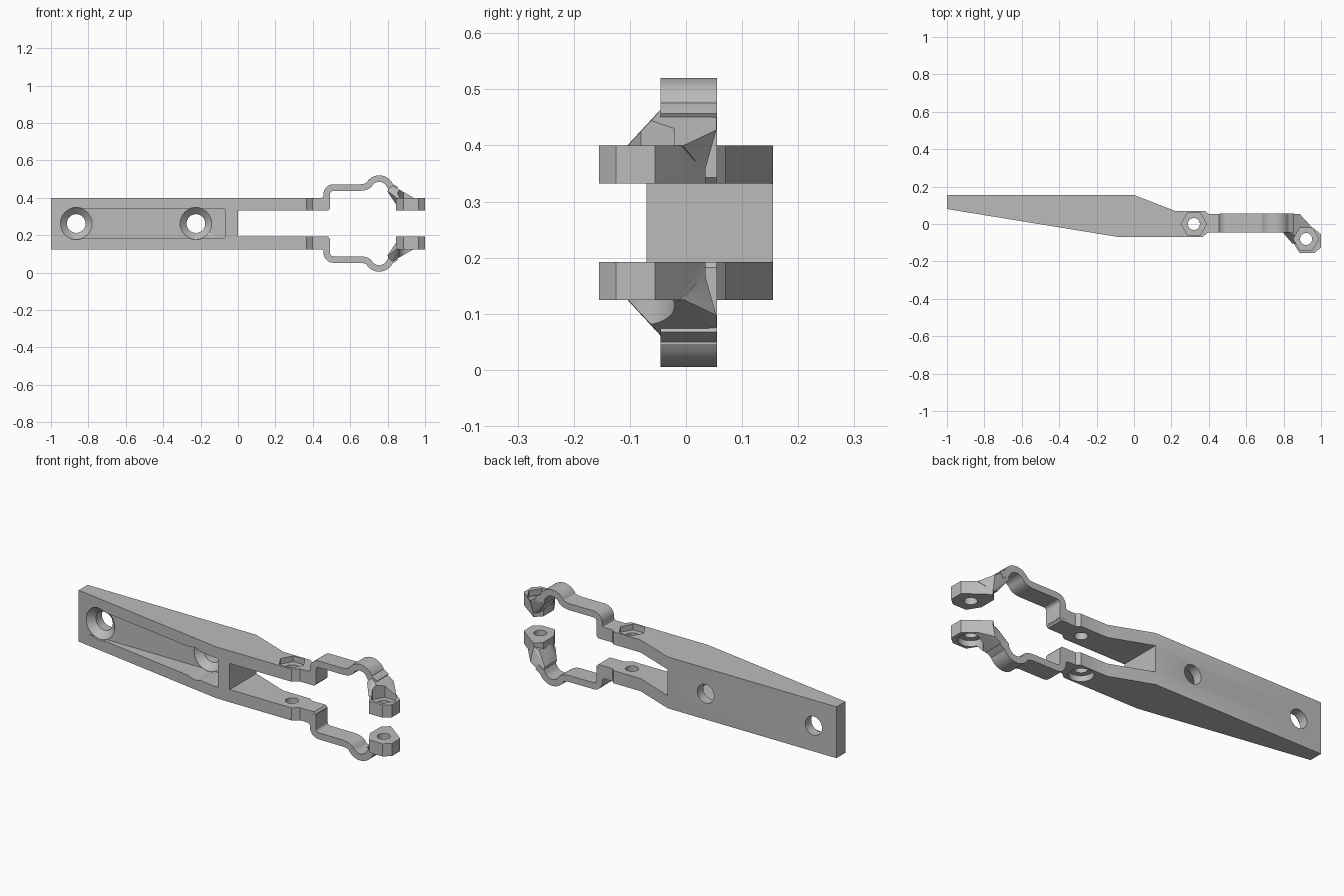
import bpy, bmesh, math
from mathutils import Matrix, Vector

if "Cube" in bpy.data.objects:
    bpy.data.objects.remove(bpy.data.objects["Cube"], do_unlink=True)

grey = bpy.data.materials.new("plain_grey")
grey.use_nodes = True
grey.diffuse_color = (0.5, 0.5, 0.5, 1)
grey.node_tree.nodes["Principled BSDF"].inputs["Base Color"].default_value = (0.5, 0.5, 0.5, 1)

MID = 0.2625  # height of the mirror plane


def finish(name, bm):
    bmesh.ops.recalc_face_normals(bm, faces=bm.faces)
    mesh = bpy.data.meshes.new(name)
    bm.to_mesh(mesh)
    bm.free()
    mesh.materials.append(grey)
    obj = bpy.data.objects.new(name, mesh)
    bpy.context.collection.objects.link(obj)
    return obj


def prism(name, pts, axis, lo, hi):
    """Extrude a flat outline along z (plan) or y (front profile)."""
    bm = bmesh.new()
    place = (lambda p, t: (p[0], p[1], t)) if axis == "z" else (lambda p, t: (p[0], t, p[1]))
    a = [bm.verts.new(place(p, lo)) for p in pts]
    b = [bm.verts.new(place(p, hi)) for p in pts]
    bm.faces.new(a)
    bm.faces.new(b)
    for i in range(len(pts)):
        j = (i + 1) % len(pts)
        bm.faces.new((a[i], a[j], b[j], b[i]))
    return finish(name, bm)


def hull(name, pts):
    bm = bmesh.new()
    for p in pts:
        bm.verts.new(p)
    bmesh.ops.convex_hull(bm, input=bm.verts)
    return finish(name, bm)


def ring(cx, cy, r, n=32):
    return [(cx + r * math.cos(math.tau * i / n), cy + r * math.sin(math.tau * i / n)) for i in range(n)]


def rect(x0, x1, y0, y1):
    return [(x0, y0), (x1, y0), (x1, y1), (x0, y1)]


def select(obj):
    bpy.ops.object.select_all(action="DESELECT")
    obj.select_set(True)
    bpy.context.view_layer.objects.active = obj


def combine(obj, tool, operation="DIFFERENCE"):
    mod = obj.modifiers.new("cut", "BOOLEAN")
    mod.operation, mod.solver, mod.object = operation, "EXACT", tool
    select(obj)
    bpy.ops.object.modifier_apply(modifier=mod.name)
    bpy.data.objects.remove(tool, do_unlink=True)


def bolt_seat(obj, x, y, s):
    """Bolt hole, with a hexagonal seat on top or a round one underneath."""
    combine(obj, prism("bolt_cutter", ring(x, y, 0.032), "z", -0.2, 0.8))
    sides, r = (6, 0.068) if s > 0 else (32, 0.06)
    lo, hi = sorted((MID + s * 0.107, MID + s * 0.4))
    combine(obj, prism("seat_cutter", ring(x, y, r, sides), "z", lo, hi))


# Handle with forked end
handle = prism("handle", [(-1, 0.155), (-1, 0.08), (-0.08, -0.07), (0.365, -0.07), (0.4, -0.043),
                          (0.4, 0.053), (0.38, 0.07), (0.22, 0.07), (0, 0.155)],
               "z", MID - 0.1375, MID + 0.1375)
combine(handle, prism("slot_cutter", rect(0, 1, MID - 0.07, MID + 0.07), "y", -1, 1))
combine(handle, prism("groove_cutter", rect(-0.97, -0.07, MID - 0.077, MID + 0.077), "y", -1, 0.07))

# Countersunk screw holes
for x in (-0.865, -0.225):
    combine(handle, prism("hole_cutter", ring(x, MID, 0.05), "y", -0.5, 0.5))
    combine(handle, prism("head_cutter", ring(x, MID, 0.086), "y", -0.5, 0.071))
    bm = bmesh.new()
    turn = Matrix.Translation((x, 0.0875, MID)) @ Matrix.Rotation(math.radians(-90), 4, "X")
    bmesh.ops.create_cone(bm, cap_ends=True, segments=32, radius1=0.086, radius2=0.049,
                          depth=0.035, matrix=turn)
    combine(handle, finish("sink_cutter", bm))
for s in (1, -1):
    bolt_seat(handle, 0.32, 0, s)

# Centreline of a bent strap, as heights from the mirror plane
path = [(0.475, 0.085), (0.475, 0.15)]
for i in range(9):
    a = math.pi - i * math.pi / 16
    path.append((0.51 + 0.035 * math.cos(a), 0.1575 + 0.035 * math.sin(a)))
path += [(0.655, 0.1925), (0.675, 0.195), (0.69, 0.2)]
for i in range(17):
    a = math.radians(152 - i * 8.2)
    path.append((0.755 + 0.0625 * math.cos(a), 0.1775 + 0.0625 * math.sin(a)))
path += [(0.83, 0.19), (0.845, 0.18)]


def thicken(points, half):
    left, right = [], []
    for i, p in enumerate(points):
        d = Vector(points[min(i + 1, len(points) - 1)]) - Vector(points[max(i - 1, 0)])
        n = Vector((-d.y, d.x)).normalized() * half
        left.append(Vector(p) + n)
        right.append(Vector(p) - n)
    return left + right[::-1]


parts = [handle]
tip_plan = [(0.88, 0.035), (0.955, -0.02), (1, -0.055), (1, -0.125), (0.965, -0.155),
            (0.885, -0.155), (0.845, -0.09), (0.845, 0.0)]
for s, side in ((1, "upper"), (-1, "lower")):
    # Strap: foot block and bent band
    strap = prism(side + "_strap", [(x, MID + s * h) for x, h in thicken(path, 0.0175)],
                  "y", -0.045, 0.055)
    foot = [(0.39, 0.07), (0.482, 0.07), (0.4915, 0.08), (0.4915, 0.115), (0.458, 0.15),
            (0.454, 0.141), (0.445, 0.1375), (0.39, 0.1375)]
    combine(strap, prism("foot", [(x, MID + s * h) for x, h in foot], "y", -0.0445, 0.0545), "UNION")

    # Clamp tip, web to the strap, and bolt seat
    lo, hi = sorted((MID + s * 0.07, MID + s * 0.1375))
    tip = prism(side + "_tip", tip_plan, "z", lo, hi)
    web = [(0.795, -0.044, 0.178), (0.795, 0.054, 0.178), (0.825, -0.044, 0.203), (0.825, 0.054, 0.203),
           (0.847, -0.105, 0.137), (0.94, -0.1, 0.137), (0.94, -0.005, 0.137),
           (0.885, 0.054, 0.165), (0.88, 0.033, 0.09), (0.85, 0.03, 0.1), (0.847, -0.06, 0.1)]
    combine(tip, hull("web", [(x, y, MID + s * h) for x, y, h in web]), "UNION")
    bolt_seat(tip, 0.92, -0.08, s)
    # Keep the inside of the strap's round bump clear
    combine(tip, prism("bump_cutter", ring(0.755, MID + s * 0.1775, 0.046), "y", -0.5, 0.5))
    parts += [strap, tip]

for obj in parts:
    select(obj)
    bpy.ops.object.shade_smooth_by_angle(angle=math.radians(28))
